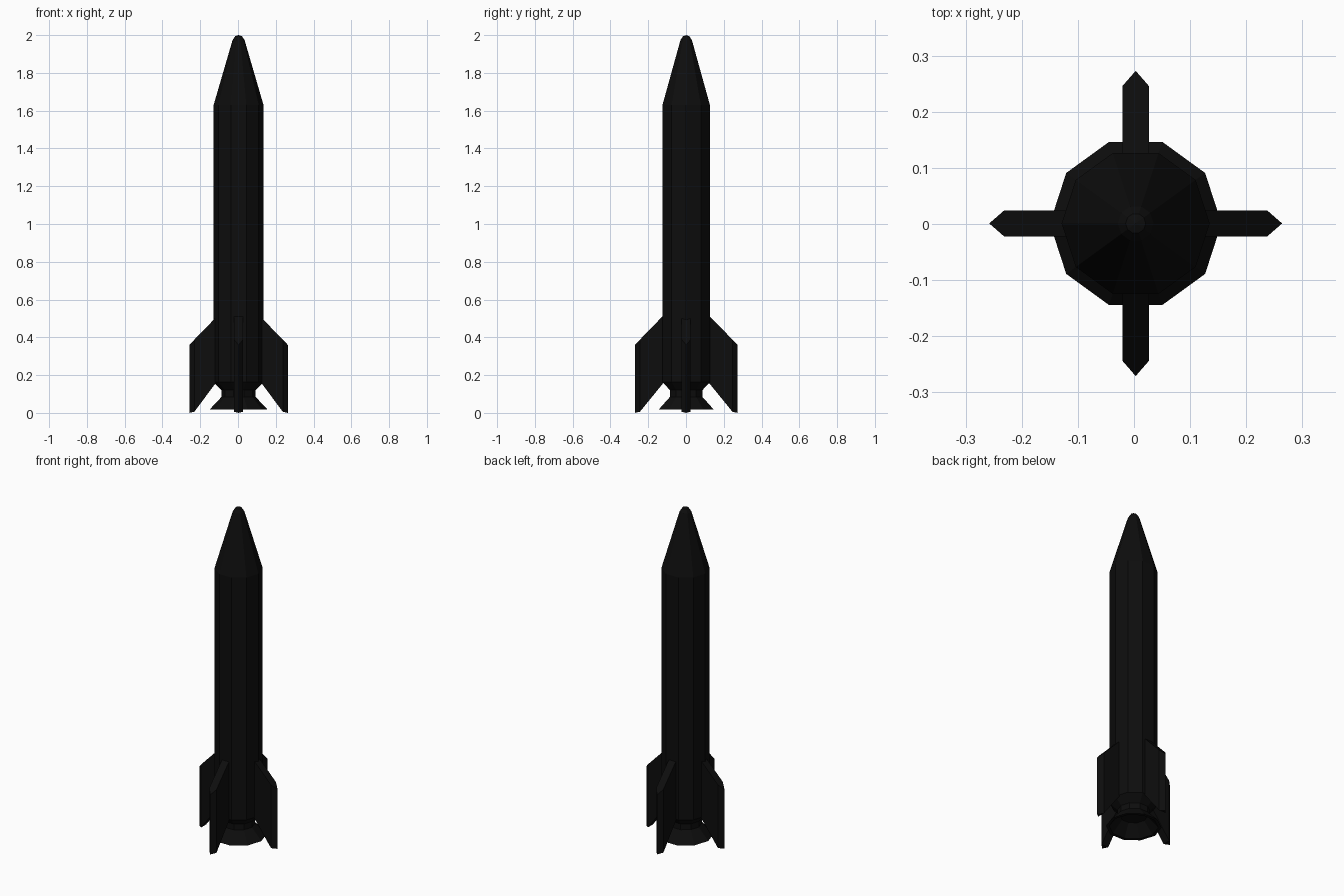
import bpy, bmesh, math
from mathutils import Matrix

if "Cube" in bpy.data.objects:
    bpy.data.objects.remove(bpy.data.objects["Cube"])

SIDES = 10
CX, CY = 0.003, 0.001

mat = bpy.data.materials.new("black_paint")
mat.diffuse_color = (0.004, 0.004, 0.004, 1)
mat.use_nodes = True
mat.node_tree.nodes["Principled BSDF"].inputs["Base Color"].default_value = mat.diffuse_color


def finish(bm, name):
    bmesh.ops.recalc_face_normals(bm, faces=bm.faces)
    me = bpy.data.meshes.new(name)
    bm.to_mesh(me)
    bm.free()
    me.materials.append(mat)
    ob = bpy.data.objects.new(name, me)
    bpy.context.collection.objects.link(ob)
    return ob


def lathe(name, profile):
    """Ten-sided solid of revolution from (radius, z) points; radius 0 makes a pole."""
    bm = bmesh.new()
    rings = []
    for r, z in profile:
        n = SIDES if r > 0 else 1
        rings.append([bm.verts.new((CX + r * math.cos(math.tau * i / SIDES),
                                    CY + r * math.sin(math.tau * i / SIDES), z))
                      for i in range(n)])
    for a, b in zip(rings, rings[1:]):
        for i in range(SIDES):
            j = (i + 1) % SIDES
            quad = [a[i % len(a)], a[j % len(a)], b[j % len(b)], b[i % len(b)]]
            bm.faces.new(list(dict.fromkeys(quad)))
    return finish(bm, name)


# Body tube with chamfered tail
lathe("body", [(0, 0.12), (0.09, 0.12), (0.132, 0.163), (0.132, 1.63), (0, 1.63)])

# Nose cone with blunt tip
lathe("nose_cone", [(0, 1.63), (0.132, 1.63), (0.032, 1.973), (0.018, 1.994), (0, 2.0)])

# Hollow engine nozzle
lathe("nozzle", [(0, 0.125), (0.09, 0.125), (0.09, 0.085), (0.153, 0.018),
                 (0.135, 0.018), (0.075, 0.085), (0, 0.085)])


# Four fins with a knife-edged outer side
def fin(name, angle, reach):
    t, inner = 0.0235, 0.09
    edge = reach - 0.027
    slope = 1.03
    side = [(inner, 0.36 + (reach - inner) * slope), (edge, 0.36 + 0.027 * slope),
            (edge, 0.006), (0.122, 0.157), (inner, 0.163)]
    bm = bmesh.new()
    left = [bm.verts.new((x, -t, z)) for x, z in side]
    right = [bm.verts.new((x, t, z)) for x, z in side]
    top = bm.verts.new((reach, 0, 0.36))
    low = bm.verts.new((reach, 0, 0.0))
    bm.faces.new(left)
    bm.faces.new(right[::-1])
    for i in (0, 2, 3, 4):
        j = (i + 1) % 5
        bm.faces.new((left[i], right[i], right[j], left[j]))
    for s in (left, right):
        bm.faces.new((s[1], top, low, s[2]))
    bm.faces.new((left[1], right[1], top))
    bm.faces.new((left[2], low, right[2]))
    bm.transform(Matrix.Translation((CX, CY, 0)) @ Matrix.Rotation(angle, 4, 'Z'))
    finish(bm, name)


for k, label in enumerate(("right", "back", "left", "front")):
    fin("fin_" + label, k * math.pi / 2, 0.272 if k % 2 else 0.261)
